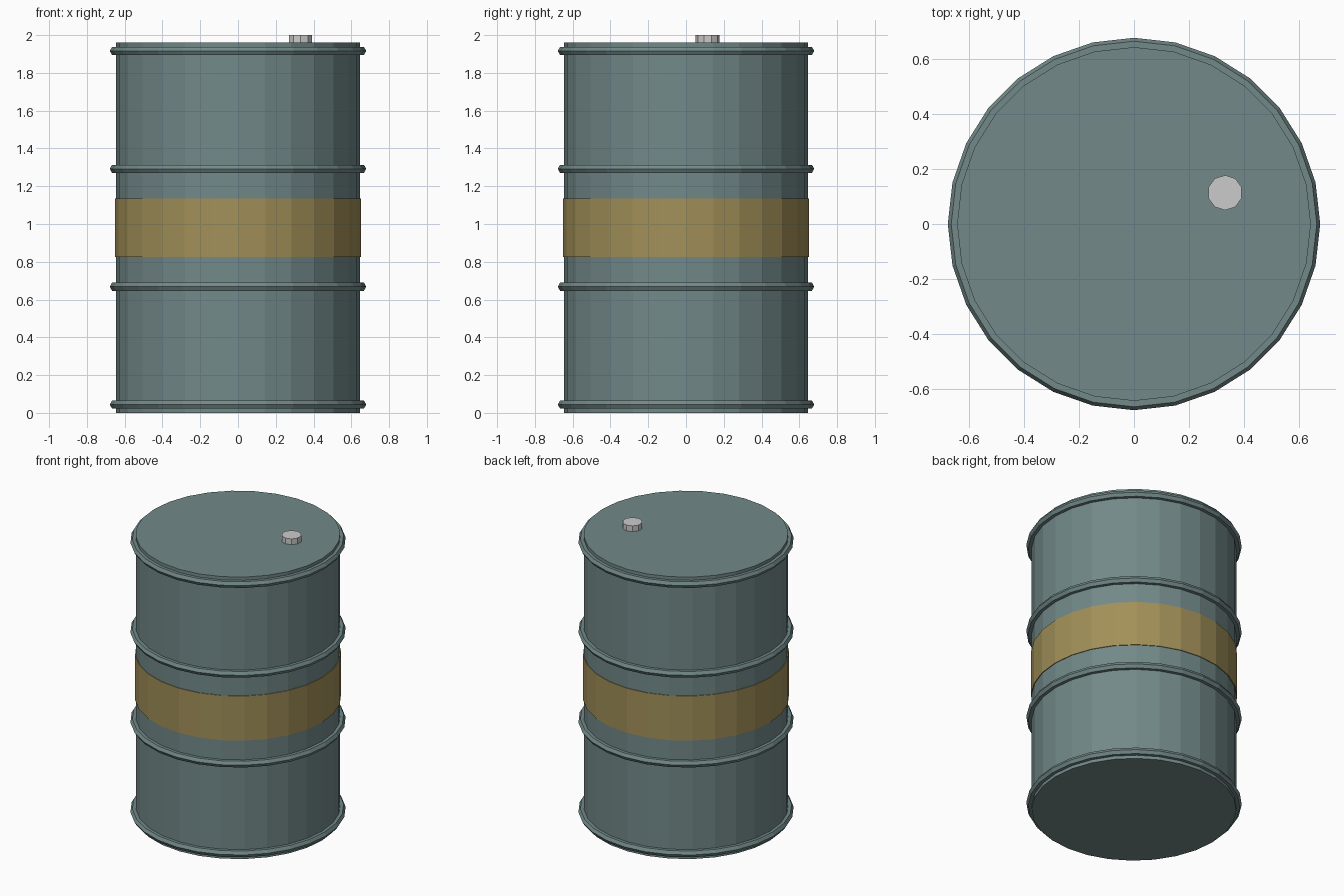
import bpy
from math import pi, sin, cos

if "Cube" in bpy.data.objects:
    bpy.data.objects.remove(bpy.data.objects["Cube"])

SIDES = 28


def material(name, color):
    m = bpy.data.materials.new(name)
    m.diffuse_color = color
    m.use_nodes = True
    m.node_tree.nodes["Principled BSDF"].inputs["Base Color"].default_value = m.diffuse_color
    return m


steel = material("painted_steel", (0.17, 0.25, 0.25, 1))
ochre = material("ochre_paint", (0.36, 0.28, 0.10, 1))


def cylinder(name, radius, z0, z1, sides=SIDES, xy=(0, 0), mat=None):
    bpy.ops.mesh.primitive_cylinder_add(
        vertices=sides, radius=radius, depth=z1 - z0,
        location=(xy[0], xy[1], (z0 + z1) / 2))
    ob = bpy.context.object
    ob.name = name
    if mat:
        ob.data.materials.append(mat)
    return ob


# drum body and painted stripe
cylinder("drum_body", 0.645, 0, 1.96, mat=steel)
cylinder("painted_stripe", 0.65, 0.825, 1.135, mat=ochre)

# rolling hoops with a six-sided section
for name, z in (("bottom_hoop", 0.044), ("lower_hoop", 0.668),
                ("upper_hoop", 1.292), ("top_hoop", 1.916)):
    bpy.ops.mesh.primitive_torus_add(
        major_segments=SIDES, minor_segments=6,
        major_radius=0.654, minor_radius=0.025, location=(0, 0, z))
    hoop = bpy.context.object
    hoop.name = name
    hoop.data.materials.append(steel)

# filler cap on the lid
cylinder("filler_cap", 0.064, 1.95, 2.0, sides=10, xy=(0.332, 0.114))
